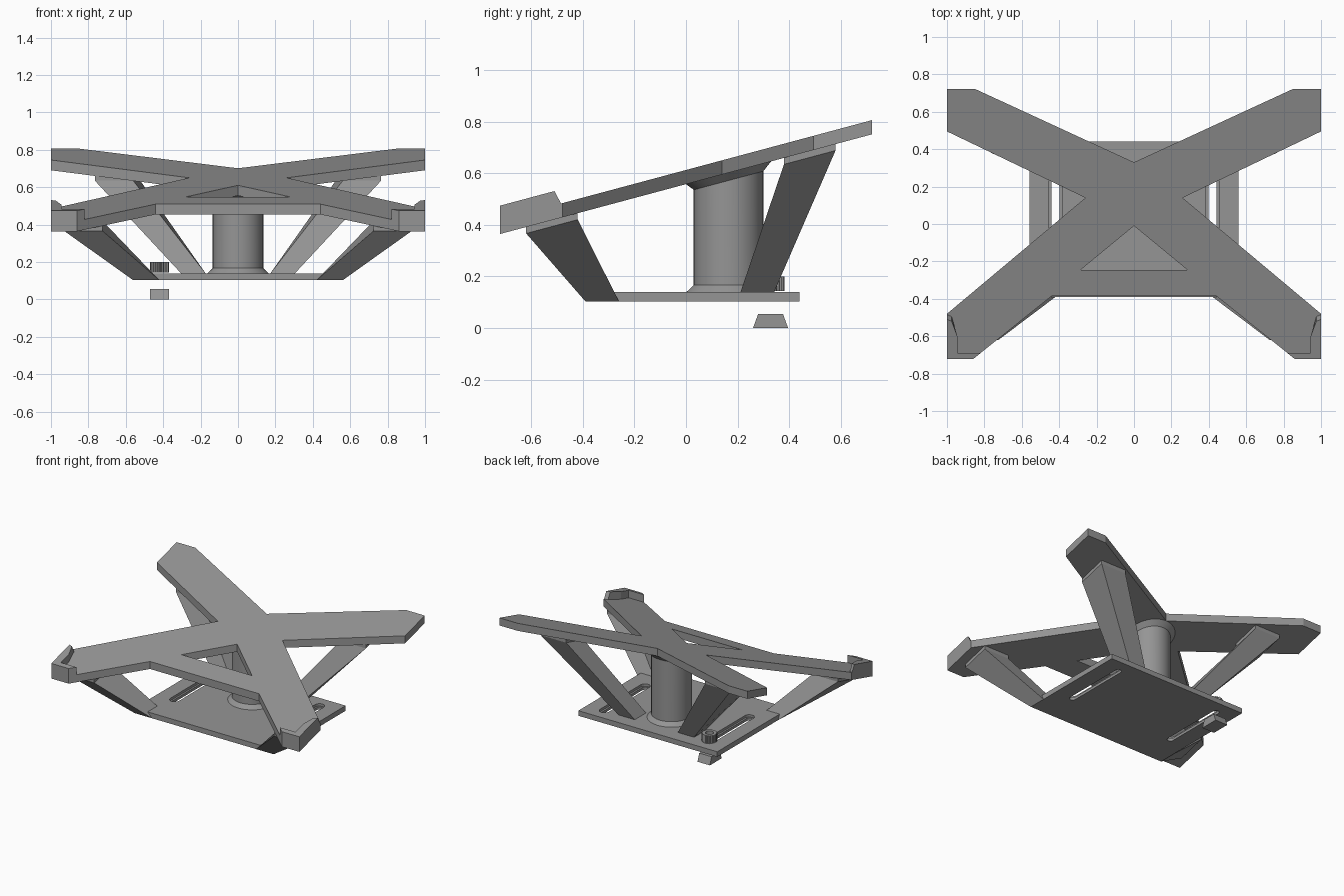
import bpy, bmesh, math

if "Cube" in bpy.data.objects:
    bpy.data.objects.remove(bpy.data.objects["Cube"])

grey = bpy.data.materials.new("plain_grey")
grey.diffuse_color = (0.30, 0.30, 0.30, 1)
grey.use_nodes = True
grey.node_tree.nodes["Principled BSDF"].inputs["Base Color"].default_value = grey.diffuse_color
SLOPE = 0.268


def under(y):
    """Height of the underside of the tilted cross plate."""
    return 0.558 + SLOPE * y


def tilt(points, offset):
    return [(x, y, under(y) + offset) for x, y in points]


def flat(points, z):
    return [(x, y, z) for x, y in points]


def loft(name, rings, mirror=False, smooth=False):
    """Closed solid through matching rings of points, optionally mirrored in x."""
    bm = bmesh.new()
    vs = [[bm.verts.new(p) for p in ring] for ring in rings]
    n = len(vs[0])
    bm.faces.new(vs[0][::-1])
    bm.faces.new(vs[-1])
    for a, b in zip(vs, vs[1:]):
        for i in range(n):
            j = (i + 1) % n
            # leave the mirror seam open
            if mirror and max(abs(v.co.x) for v in (a[i], a[j])) < 1e-5:
                continue
            bm.faces.new((a[i], a[j], b[j], b[i]))
    bmesh.ops.recalc_face_normals(bm, faces=bm.faces)
    me = bpy.data.meshes.new(name)
    bm.to_mesh(me)
    bm.free()
    me.materials.append(grey)
    ob = bpy.data.objects.new(name, me)
    bpy.context.collection.objects.link(ob)
    if mirror:
        ob.modifiers.new("Mirror", 'MIRROR').merge_threshold = 0.0005
    if smooth:
        bpy.ops.object.select_all(action='DESELECT')
        ob.select_set(True)
        bpy.context.view_layer.objects.active = ob
        bpy.ops.object.shade_smooth_by_angle(angle=math.radians(25))
    return ob


def rect(x0, x1, y0, y1):
    return [(x0, y0), (x1, y0), (x1, y1), (x0, y1)]


def circle(cx, cy, r, n):
    return [(cx + r * math.cos(2 * math.pi * i / n),
             cy + r * math.sin(2 * math.pi * i / n)) for i in range(n)]


def stadium(cx, y0, y1, r, n=8):
    pts = [(cx + r * math.cos(math.pi * i / n), y1 - r + r * math.sin(math.pi * i / n))
           for i in range(n + 1)]
    return pts + [(cx - r * math.cos(math.pi * i / n), y0 + r - r * math.sin(math.pi * i / n))
                  for i in range(n + 1)]


# Tilted cross plate with triangular opening (half outline, mirrored)
half = [(0, .33), (-.85, .722), (-1, .722), (-1, .495), (-.26, .14), (-1, -.48),
        (-1, -.722), (-.86, -.722), (-.44, -.385), (0, -.385), (0, -.245),
        (-.285, -.245), (0, -.01)]
loft("cross_plate", [tilt(half, 0), tilt(half, .055)], mirror=True)

# Raised corner lips on the front arms
front = [(-.945, -.60), (-.945, -.69), (-.82, -.69), (-.86, -.722), (-1, -.722)]
lip_low = [(-1, -.485), (-.975, -.495)] + front
lip_high = [(-1, -.51), (-.975, -.52)] + front
loft("corner_lip", [tilt(lip_low, .055), tilt(lip_high, .11)], mirror=True)

# Slanted legs with thin pads below the cross plate
for name, foot, z, head in (
        ("front_leg", rect(-.56, -.42, -.39, -.26), .103, rect(-.93, -.725, -.62, -.42)),
        ("rear_leg", rect(-.30, -.17, .21, .34), .135, rect(-.765, -.56, .38, .58))):
    loft(name, [flat(foot, z), tilt(head, -.025), tilt(head, .001)], mirror=True)

# Base plate with two countersunk slots
base = rect(-.56, .56, -.39, .44)
plate = loft("base_plate", [flat(base, .103), flat(base, .14)])
for name, r, z0 in (("slot_cutter", .022, .05), ("recess_cutter", .035, .122)):
    s = stadium(-.42, -.15 - r + .022, .36 + r - .022, r)
    cutter = loft(name, [flat(s, z0), flat(s, .2)], mirror=True)
    cutter.hide_render = True
    cutter.display_type = 'WIRE'
    cut = plate.modifiers.new(name, 'BOOLEAN')
    cut.operation = 'DIFFERENCE'
    cut.solver = 'EXACT'
    cut.object = cutter

# Central column with flared foot and tilted flared top
inner, outer = circle(0, .165, .135, 48), circle(0, .165, .165, 48)
loft("column", [flat(outer, .138), flat(inner, .167), tilt(inner, -.03), tilt(outer, 0)],
     smooth=True)

# Knurled bolt head, with a socket in its top
knurl = [circle(-.42, .33, .052 if i % 2 else .047, 48)[i] for i in range(48)]
socket = circle(-.42, .33, .027, 48)
loft("bolt_head", [flat(knurl, .143), flat(knurl, .20), flat(socket, .20),
                   flat(socket, .17)])

# Wedge-shaped clamp nut below the base
loft("clamp_nut", [flat(rect(-.47, -.37, .26, .396), 0),
                   flat(rect(-.47, -.37, .28, .376), .055)])
